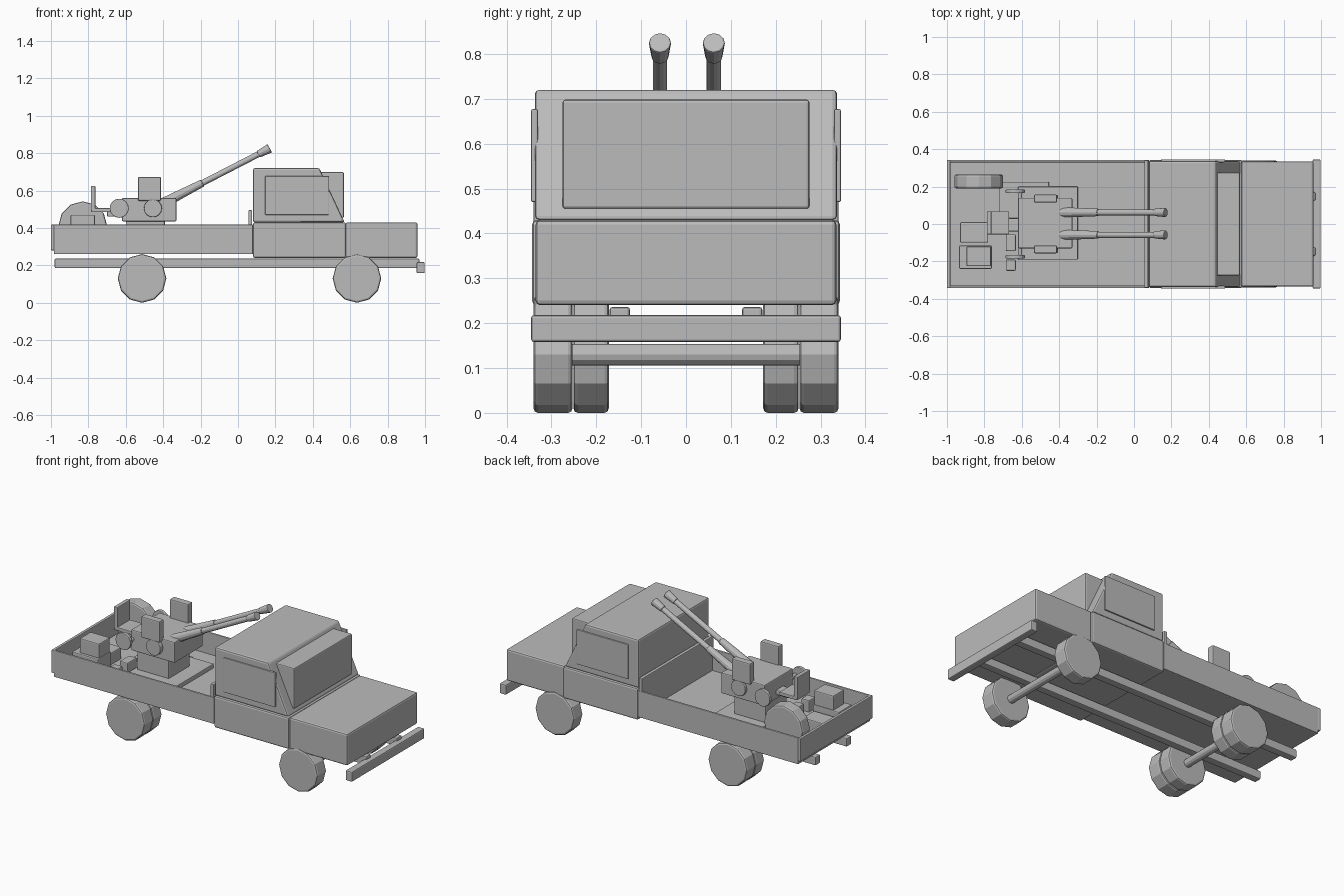
import bpy, bmesh, math
from mathutils import Vector, Matrix

if "Cube" in bpy.data.objects:
    bpy.data.objects.remove(bpy.data.objects["Cube"])

paint = bpy.data.materials.new("plain_grey")
paint.diffuse_color = (0.5, 0.5, 0.5, 1)
paint.use_nodes = True
paint.node_tree.nodes["Principled BSDF"].inputs["Base Color"].default_value = paint.diffuse_color


def finish(bm, name, bevel=0.006):
    bmesh.ops.recalc_face_normals(bm, faces=bm.faces)
    me = bpy.data.meshes.new(name)
    bm.to_mesh(me)
    bm.free()
    ob = bpy.data.objects.new(name, me)
    bpy.context.collection.objects.link(ob)
    me.materials.append(paint)
    if bevel:
        m = ob.modifiers.new("soft_edges", 'BEVEL')
        m.width, m.segments, m.limit_method = bevel, 2, 'ANGLE'
        m.angle_limit = math.radians(35)
    return ob


def box(name, x, y, z, bevel=0.006):
    bm = bmesh.new()
    bmesh.ops.create_cube(bm, size=1)
    for v in bm.verts:
        v.co = [(r[0] + r[1]) / 2 + c * (r[1] - r[0]) for r, c in zip((x, y, z), v.co)]
    return finish(bm, name, bevel)


def rod(name, a, b, r1, r2=None, sides=12, bevel=0.004):
    """Cylinder or cone running from a to b."""
    a, b = Vector(a), Vector(b)
    d = b - a
    # Lateral axis fixed so that facets line up with the world axes
    w = d.normalized()
    u = Vector((1, 0, 0)) if abs(w.y) > 0.9 else Vector((0, 1, 0))
    v = w.cross(u)
    bm = bmesh.new()
    rings = []
    for p, r in ((a, r1), (b, r2 or r1)):
        rings.append([bm.verts.new(p + r * (u * math.cos(t) + v * math.sin(t)))
                      for t in (2 * math.pi * i / sides for i in range(sides))])
    for i in range(sides):
        j = (i + 1) % sides
        bm.faces.new((rings[0][i], rings[0][j], rings[1][j], rings[1][i]))
    for ring in rings:
        bm.faces.new(ring)
    return finish(bm, name, bevel)


# Bonnet and cab
box("bonnet", (0.575, 0.96), (-0.335, 0.335), (0.24, 0.43), 0.01)
box("cab_lower", (0.08, 0.577), (-0.343, 0.343), (0.24, 0.43), 0.01)
bm = bmesh.new()
profile = [(0.08, 0.43), (0.57, 0.43), (0.435, 0.72), (0.08, 0.72)]
sides = [[bm.verts.new((x, y, z)) for x, z in profile] for y in (-0.337, 0.337)]
for s in sides:
    bm.faces.new(s)
for i in range(4):
    j = (i + 1) % 4
    bm.faces.new((sides[0][i], sides[0][j], sides[1][j], sides[1][i]))
finish(bm, "cab_upper", 0.01)
box("windscreen", (0.44, 0.566), (-0.275, 0.275), (0.455, 0.698))
for s, n in ((-1, "right"), (1, "left")):
    box(n + "_side_window", (0.145, 0.487), sorted((s * 0.33, s * 0.345)), (0.47, 0.677), 0.003)

# Cargo bed
box("bed_floor", (-0.985, 0.08), (-0.335, 0.335), (0.26, 0.29), 0.004)
for s, n in ((-1, "right"), (1, "left")):
    box(n + "_bed_wall", (-0.985, 0.08), sorted((s * 0.329, s * 0.343)), (0.26, 0.418), 0.004)
box("tailgate", (-1.0, -0.982), (-0.343, 0.343), (0.28, 0.418), 0.004)
box("bed_headboard", (0.055, 0.076), (-0.34, 0.34), (0.28, 0.495), 0.004)

# Chassis
for s, n in ((-1, "right"), (1, "left")):
    box(n + "_frame_rail", (-0.98, 0.97), sorted((s * 0.125, s * 0.17)), (0.185, 0.236))
box("front_bumper", (0.955, 0.998), (-0.345, 0.345), (0.158, 0.218))


def wheel(name, x, y0, y1, z=0.13):
    rod(name, (x, y0, z), (x, y1, z), 0.13, bevel=0.01)


for x, n in ((0.636, "front"), (-0.513, "rear")):
    rod(n + "_axle", (x, -0.26, 0.13), (x, 0.26, 0.13), 0.024)
    for s in (-1, 1):
        wheel(n + "_wheel", x, s * 0.253, s * 0.34)
        if n == "rear":
            wheel("inner_rear_wheel", x, s * 0.172, s * 0.251)

# Load carried in the bed
wheel("spare_wheel", -0.83, 0.19, 0.265, 0.412)
box("low_crate", (-0.93, -0.78), (-0.10, 0.01), (0.285, 0.36))
box("large_crate", (-0.935, -0.76), (-0.24, -0.115), (0.285, 0.385))
box("top_crate", (-0.895, -0.765), (-0.225, -0.12), (0.38, 0.47))
box("small_box_outer", (-0.685, -0.632), (-0.25, -0.19), (0.285, 0.36))
box("small_box_inner", (-0.685, -0.632), (-0.145, -0.055), (0.285, 0.36))
box("deck_plate", (-0.72, -0.455), (0.03, 0.225), (0.285, 0.305), 0.003)

# Mount
box("base_plate", (-0.62, -0.30), (-0.19, 0.20), (0.285, 0.315), 0.004)
box("pedestal", (-0.60, -0.39), (-0.10, 0.10), (0.31, 0.44))
box("mount_body", (-0.62, -0.33), (-0.13, 0.14), (0.435, 0.56))
for s, n in ((-1, "right"), (1, "left")):
    box(n + "_magazine", (-0.535, -0.412), sorted((s * 0.115, s * 0.157)), (0.545, 0.672))
    rod(n + "_pivot_disc", (-0.455, s * 0.12, 0.505), (-0.455, s * 0.156, 0.505), 0.048, sides=16)
    rod(n + "_hand_wheel", (-0.635, s * 0.165, 0.505), (-0.635, s * 0.185, 0.505), 0.051, sides=16)
    rod(n + "_hand_wheel_shaft", (-0.61, s * 0.10, 0.505), (-0.61, s * 0.17, 0.505), 0.012, sides=8)

# Operator seat
box("seat_arm", (-0.70, -0.61), (-0.04, 0.03), (0.46, 0.49))
box("seat", (-0.785, -0.667), (-0.055, 0.068), (0.485, 0.506), 0.004)
box("seat_back", (-0.787, -0.763), (-0.055, 0.068), (0.495, 0.625), 0.004)

# Twin barrels: sleeve, tube and muzzle along one sloping axis
for y in (-0.058, 0.062):
    at = lambda x: (x, y, 0.738 + 0.515 * x)
    rod("barrel_sleeve", at(-0.40), at(-0.19), 0.028, 0.02)
    rod("barrel_tube", at(-0.20), at(0.13), 0.016)
    rod("muzzle", at(0.108), at(0.17), 0.019, 0.025)
